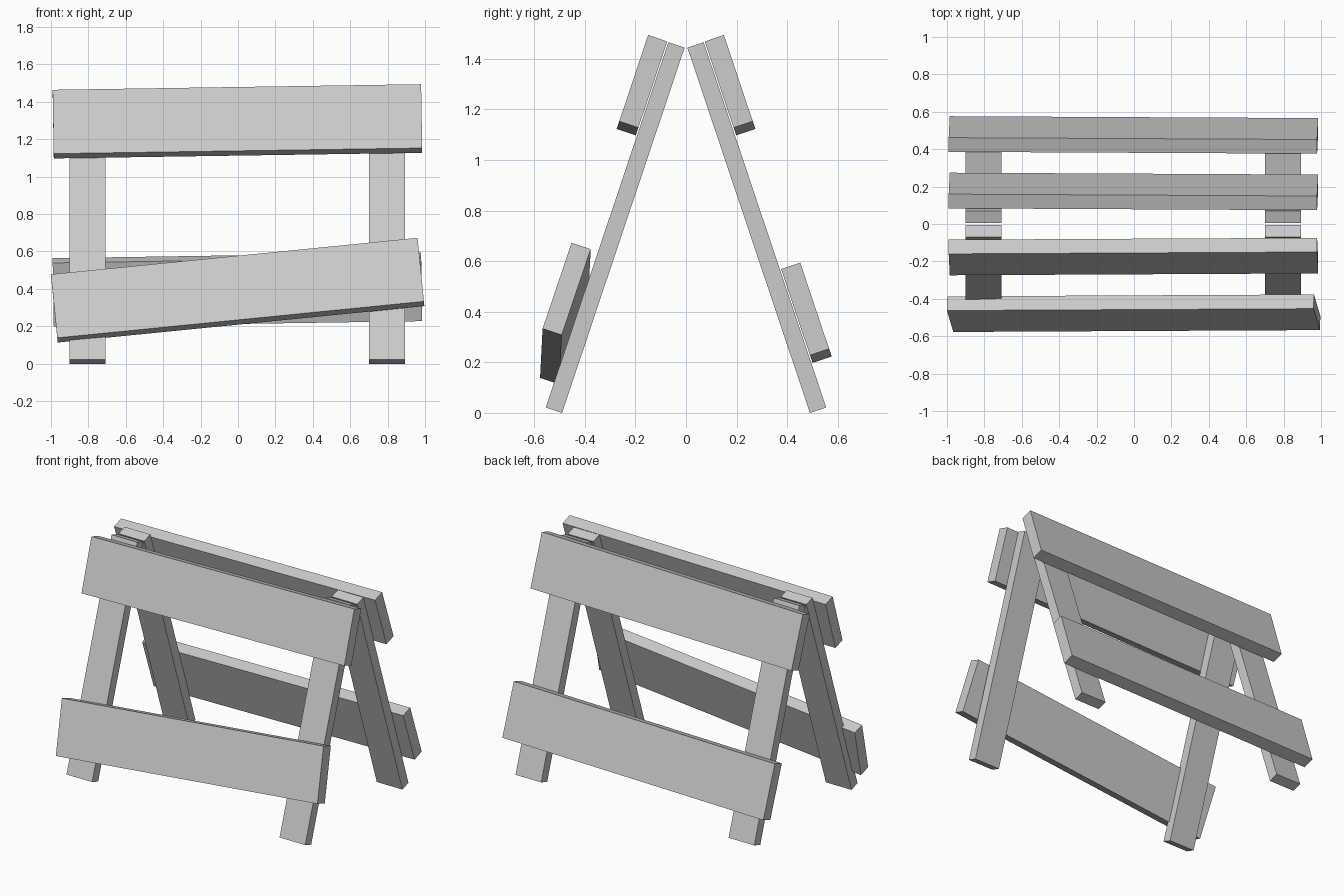
import bpy, bmesh
from math import radians
from mathutils import Matrix, Vector

if "Cube" in bpy.data.objects:
    bpy.data.objects.remove(bpy.data.objects["Cube"])

LEAN = 18.55   # lean of each frame towards the ridge
TILT = -0.92   # slight slope of every plank within its frame


def plank(name, size, centre, lean, tilt=0.0, slip=0.0):
    """Box tilted in its own plane, leaned about x, then slipped about y."""
    bm = bmesh.new()
    bmesh.ops.create_cube(bm, size=1.0)
    bmesh.ops.scale(bm, vec=Vector(size), verts=bm.verts)
    mesh = bpy.data.meshes.new(name)
    bm.to_mesh(mesh)
    bm.free()
    ob = bpy.data.objects.new(name, mesh)
    bpy.context.collection.objects.link(ob)
    ob.matrix_world = (Matrix.Translation(centre)
                       @ Matrix.Rotation(radians(slip), 4, 'Y')
                       @ Matrix.Rotation(radians(lean), 4, 'X')
                       @ Matrix.Rotation(radians(tilt), 4, 'Y'))
    return ob


BOARD = (1.97, 0.08, 0.36)

for side, s in (("front", -1), ("back", 1)):
    # Two legs per frame
    for end, x in (("left", -0.805), ("right", 0.797)):
        plank(f"{side}_{end}_leg", (0.193, 0.068, 1.524),
              (x, s * 0.28, 0.733), s * LEAN)
    # Upper board
    plank(f"{side}_upper_board", BOARD, (-0.003, s * 0.174, 1.296),
          s * LEAN, TILT)

# Lower boards: the back one is straight, the front one has slipped
plank("back_lower_board", BOARD, (-0.003, 0.476, 0.396), LEAN, TILT)
plank("front_lower_board", BOARD, (-0.002, -0.477, 0.393), -LEAN, TILT, -4.8)
